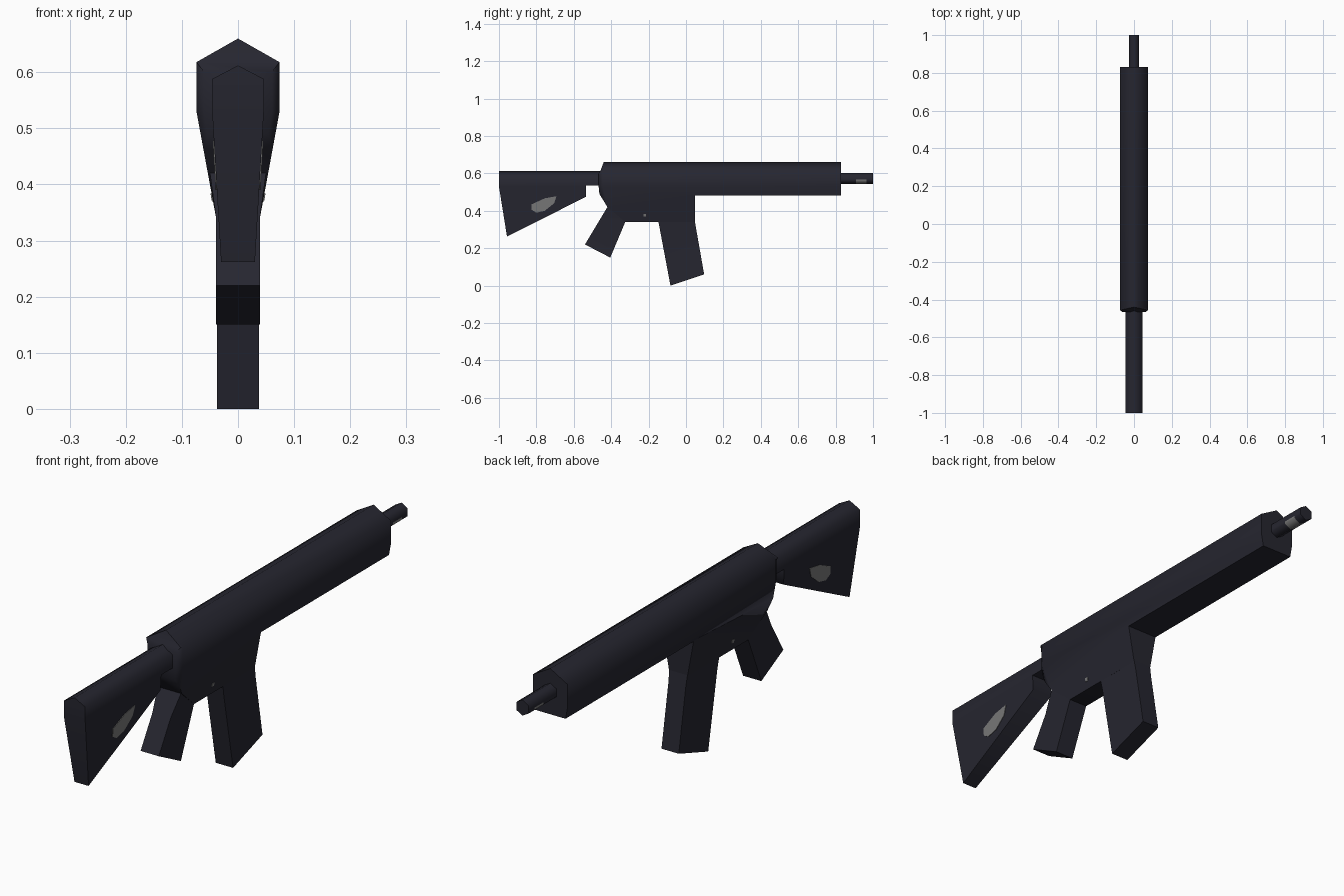
import bpy, bmesh, math

if "Cube" in bpy.data.objects:
    bpy.data.objects.remove(bpy.data.objects["Cube"])


def material(name, rgb):
    m = bpy.data.materials.new(name)
    m.diffuse_color = (*rgb, 1)
    m.use_nodes = True
    m.node_tree.nodes["Principled BSDF"].inputs["Base Color"].default_value = m.diffuse_color
    return m


DARK = material("blue_black", (0.019, 0.019, 0.029))
GREY = material("worn_grey", (0.19, 0.19, 0.19))


def width_at(table, z):
    """Half width at height z, interpolated from (z, half width) pairs."""
    if z <= table[0][0]:
        return table[0][1]
    for (z0, w0), (z1, w1) in zip(table, table[1:]):
        if z <= z1:
            return w0 + (w1 - w0) * (z - z0) / (z1 - z0)
    return table[-1][1]


def cut(bm, co, no):
    bmesh.ops.bisect_plane(bm, geom=bm.verts[:] + bm.edges[:] + bm.faces[:],
                           dist=1e-5, plane_co=co, plane_no=no)


def finish(bm, name, mats=(DARK,)):
    bmesh.ops.recalc_face_normals(bm, faces=bm.faces[:])
    me = bpy.data.meshes.new(name)
    bm.to_mesh(me)
    bm.free()
    for m in mats:
        me.materials.append(m)
    ob = bpy.data.objects.new(name, me)
    bpy.context.collection.objects.link(ob)
    bpy.ops.object.select_all(action='DESELECT')
    ob.select_set(True)
    bpy.context.view_layer.objects.active = ob
    bpy.ops.object.shade_smooth_by_angle(angle=math.radians(65))
    return ob


def slab(name, profile, table, y_cut=None, narrow=1.0):
    """Side profile (y, z) given a width that changes with height."""
    bm = bmesh.new()
    face = bm.faces.new([bm.verts.new((-1, y, z)) for y, z in profile])
    ext = bmesh.ops.extrude_face_region(bm, geom=[face])
    for v in ext['geom']:
        if isinstance(v, bmesh.types.BMVert):
            v.co.x = 1
    if face.is_valid and not any(f for f in bm.faces if all(v.co.x < 0 for v in f.verts)):
        bm.faces.new([v for v in bm.verts if v.co.x < 0])
    for z, _ in table[1:-1]:
        cut(bm, (0, 0, z), (0, 0, 1))
    if y_cut is not None:
        cut(bm, (0, y_cut, 0), (0, 1, 0))
    for v in bm.verts:
        k = narrow if y_cut is not None and v.co.y < y_cut - 0.014 else 1
        v.co.x *= width_at(table, v.co.z) * k
    bmesh.ops.remove_doubles(bm, verts=bm.verts[:], dist=1e-4)
    bmesh.ops.dissolve_degenerate(bm, edges=bm.edges[:], dist=1e-5)
    return finish(bm, name)


def patches(name, outline, table):
    """Thin worn marks mirrored on both sides."""
    bm = bmesh.new()
    for s in (-1, 1):
        f = bm.faces.new([bm.verts.new((s * (width_at(table, z) - 0.002), y, z))
                          for y, z in outline])
        ext = bmesh.ops.extrude_face_region(bm, geom=[f])
        for v in ext['geom']:
            if isinstance(v, bmesh.types.BMVert):
                v.co.x += s * 0.004
    return finish(bm, name, (GREY,))


BODY = [(0.34, 0.039), (0.53, 0.074), (0.618, 0.074), (0.66, 0.0)]
STOCK = [(0.26, 0.03), (0.53, 0.046), (0.588, 0.046), (0.612, 0.0)]

# Receiver and handguard
slab("receiver", [(-0.44, 0.66), (-0.456, 0.618), (-0.467, 0.60), (-0.467, 0.53),
                  (-0.463, 0.49), (-0.42, 0.42), (-0.325, 0.34), (0.047, 0.34),
                  (0.047, 0.483), (0.83, 0.483), (0.83, 0.66)],
     BODY, y_cut=-0.445, narrow=0.82)

# Shoulder stock with its neck
slab("stock", [(-1, 0.612), (-1, 0.53), (-0.957, 0.262), (-0.535, 0.475),
               (-0.535, 0.535), (-0.45, 0.535), (-0.45, 0.612)], STOCK)

# Grip and magazine
slab("grip", [(-0.42, 0.42), (-0.54, 0.22), (-0.405, 0.15), (-0.325, 0.34)],
     [(0.14, 0.039), (0.34, 0.039), (0.42, 0.05)])
slab("magazine", [(-0.148, 0.345), (-0.083, 0.0), (0.097, 0.06), (0.047, 0.345)],
     [(0, 0.037), (0.30, 0.037), (0.345, 0.039)])

# Six-sided barrel with worn lower sides
bm = bmesh.new()
R, ZC = 0.0305, 0.573
rings = [[bm.verts.new((R * math.sin(i * math.pi / 3), y, ZC + R * math.cos(i * math.pi / 3)))
          for i in range(6)] for y in (0.82, 1.0)]
for r in rings:
    bm.faces.new(r)
for i in range(6):
    j = (i + 1) % 6
    bm.faces.new((rings[0][i], rings[0][j], rings[1][j], rings[1][i]))
for y in (0.91, 0.965):
    cut(bm, (0, y, 0), (0, 1, 0))
cut(bm, (0, 0, 0.567), (0, 0, 1))
for f in bm.faces:
    c = f.calc_center_median()
    f.material_index = int(0.91 < c.y < 0.965 and c.z < 0.567)
finish(bm, "barrel", (DARK, GREY))

# Worn marks on the stock and receiver
patches("stock_wear", [(-0.825, 0.435), (-0.755, 0.467), (-0.692, 0.478), (-0.705, 0.44),
                       (-0.755, 0.40), (-0.80, 0.39), (-0.825, 0.405)], STOCK)
patches("receiver_wear", [(-0.227, 0.37), (-0.213, 0.37), (-0.213, 0.384), (-0.227, 0.384)],
        BODY)
